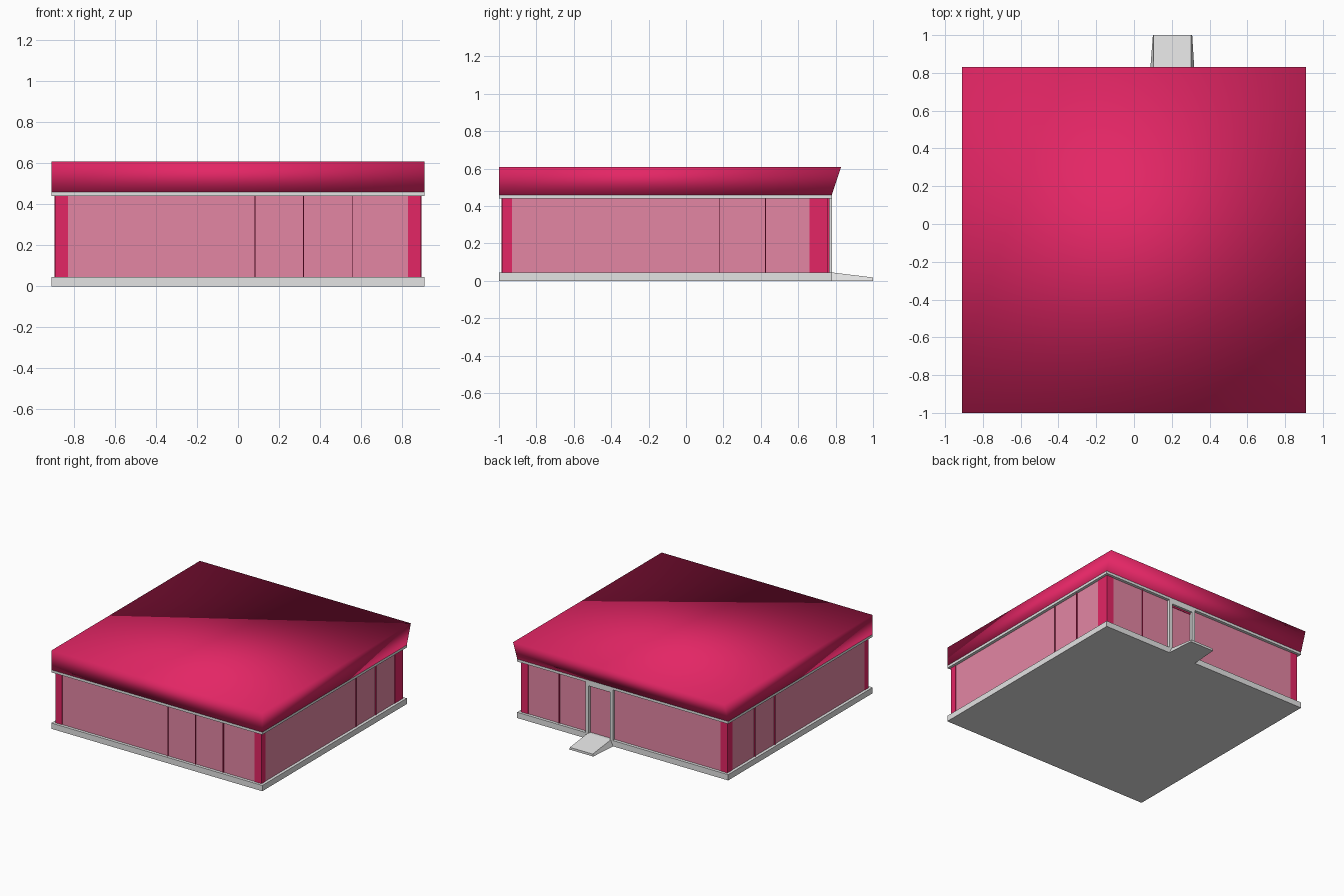
import bpy, bmesh

if "Cube" in bpy.data.objects:
    bpy.data.objects.remove(bpy.data.objects["Cube"])


def material(name, rgb):
    m = bpy.data.materials.new(name)
    m.diffuse_color = (*rgb, 1)
    m.use_nodes = True
    m.node_tree.nodes["Principled BSDF"].inputs["Base Color"].default_value = m.diffuse_color
    return m


RED = material("crimson", (0.77, 0.019, 0.13))
PINK = material("pink_panel", (0.77, 0.24, 0.37))
GREY = material("light_grey", (0.77, 0.77, 0.77))


def loft(name, bottom, top, mat):
    """Solid between two four-point loops."""
    bm = bmesh.new()
    a = [bm.verts.new(p) for p in bottom]
    b = [bm.verts.new(p) for p in top]
    bm.faces.new(a[::-1])
    bm.faces.new(b)
    for i in range(4):
        j = (i + 1) % 4
        bm.faces.new((a[i], a[j], b[j], b[i]))
    bmesh.ops.recalc_face_normals(bm, faces=bm.faces)
    me = bpy.data.meshes.new(name)
    bm.to_mesh(me)
    bm.free()
    me.materials.append(mat)
    ob = bpy.data.objects.new(name, me)
    bpy.context.collection.objects.link(ob)
    return ob


def rect(x0, x1, y0, y1, z):
    return [(x0, y0, z), (x1, y0, z), (x1, y1, z), (x0, y1, z)]


def box(name, x0, x1, y0, y1, z0, z1, mat):
    return loft(name, rect(x0, x1, y0, y1, z0), rect(x0, x1, y0, y1, z1), mat)


Z0, Z1 = 0.045, 0.44          # wall bottom and top
X, F, B = 0.89, -0.98, 0.76   # wall faces

# Floor slab, and trim under the roof
box("floor_slab", -0.91, 0.91, -1, 0.78, 0, Z0, GREY)
box("roof_trim", -0.91, 0.91, -1, 0.78, Z1, 0.46, GREY)

# Roof, flared at the back and softly shaded
roof = loft("roof", rect(-0.91, 0.91, -1, 0.78, 0.46),
            rect(-0.91, 0.91, -1, 0.83, 0.61), RED)
for p in roof.data.polygons:
    p.use_smooth = True

# Corner posts
for name, s, depth in (("right", 1, 0.10), ("left", -1, 0.06)):
    xs = sorted((s * X, s * 0.83))
    box("front_post_" + name, *xs, F, F + 0.05, Z0, Z1, RED)
    box("back_post_" + name, *xs, B - depth, B, Z0, Z1, RED)

# Wall panels, just behind the post faces
r = 0.003
box("front_panel", -0.83, 0.83, F + r, F + 0.015, Z0, Z1, PINK)
box("back_panel", -0.83, 0.83, B - 0.015, B - r, Z0, Z1, PINK)
box("right_panel", X - 0.015, X - r, F + 0.05, B - 0.10, Z0, Z1, PINK)
box("left_panel", -X + r, -X + 0.015, F + 0.05, B - 0.06, Z0, Z1, PINK)

# Thin dividers between the panels
w = 0.002
for x in (0.083, 0.32, 0.56):
    box("front_divider", x - w, x + w, F - 0.006, F + 0.01, Z0, Z1, RED)
box("back_divider", 0.56 - w, 0.56 + w, B - 0.01, B + 0.006, Z0, Z1, RED)
for y in (0.18, 0.425):
    for s in (1, -1):
        xs = sorted((s * (X - 0.01), s * (X + 0.006)))
        box("side_divider", *xs, y - w, y + w, Z0, Z1, RED)

# Door frame at the back
for x in (0.085, 0.295):
    box("door_jamb", x, x + 0.025, B - 0.01, 0.78, Z0, Z1, GREY)
box("door_header", 0.11, 0.295, B - 0.01, 0.78, Z1 - 0.025, Z1, GREY)
box("door_top_strip", 0.11, 0.295, B - 0.01, B + 0.001, Z1 - 0.037, Z1 - 0.025, RED)

# Entrance ramp with flared sides
loft("ramp",
     [(0.083, 0.78, 0), (0.322, 0.78, 0), (0.308, 1, 0), (0.1, 1, 0)],
     [(0.104, 0.78, Z0), (0.301, 0.78, Z0), (0.301, 1, 0.018), (0.104, 1, 0.018)],
     GREY)
